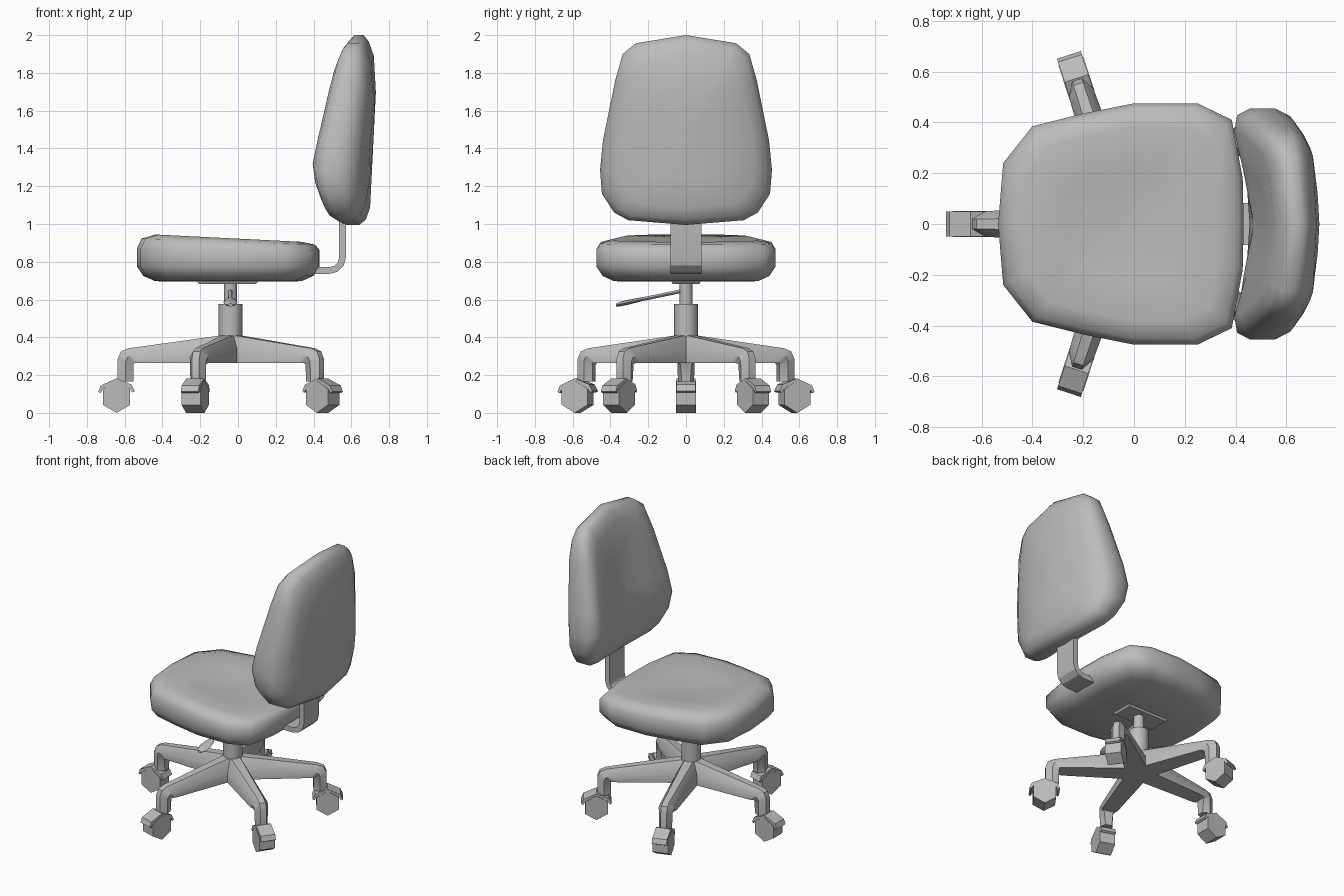
import bpy, bmesh, math
from mathutils import Matrix, Vector

if "Cube" in bpy.data.objects:
    bpy.data.objects.remove(bpy.data.objects["Cube"])

grey = bpy.data.materials.new("plain grey")
grey.use_nodes = True
GREY = (0.5, 0.5, 0.5, 1)
grey.diffuse_color = GREY
grey.node_tree.nodes["Principled BSDF"].inputs["Base Color"].default_value = GREY

COLUMN_X = -0.04


def finish(name, bm, angle=30, matrix=None):
    if matrix:
        bm.transform(matrix)
    bmesh.ops.recalc_face_normals(bm, faces=bm.faces)
    mesh = bpy.data.meshes.new(name)
    bm.to_mesh(mesh)
    bm.free()
    mesh.materials.append(grey)
    obj = bpy.data.objects.new(name, mesh)
    bpy.context.collection.objects.link(obj)
    bpy.ops.object.select_all(action='DESELECT')
    obj.select_set(True)
    bpy.context.view_layer.objects.active = obj
    if angle:
        bpy.ops.object.shade_smooth_by_angle(angle=math.radians(angle))
    return obj


def loft(rings):
    """Skin a list of equal-length point rings and cap both ends."""
    bm = bmesh.new()
    loops = [[bm.verts.new(p) for p in ring] for ring in rings]
    n = len(loops[0])
    for a, b in zip(loops, loops[1:]):
        for i in range(n):
            j = (i + 1) % n
            bm.faces.new((a[i], a[j], b[j], b[i]))
    bm.faces.new(loops[0])
    bm.faces.new(loops[-1])
    return bm


def prism(profile, half):
    """Extrude an (x, z) profile across y."""
    return loft([[(x, y, z) for x, z in profile] for y in (-half, half)])


def cylinder(name, radius, z0, z1, sides=16):
    ring = [(radius * math.cos(2 * math.pi * i / sides) + COLUMN_X,
             radius * math.sin(2 * math.pi * i / sides)) for i in range(sides)]
    return finish(name, loft([[(x, y, z) for x, y in ring] for z in (z0, z1)]))


def lerp(table, v):
    for (a, fa), (b, fb) in zip(table, table[1:]):
        if v <= b:
            return fa + (fb - fa) * (max(v, a) - a) / (b - a)
    return table[-1][1]


def mirrored(half):
    """Close a half outline whose ends lie on the axis (first value 0)."""
    return half + [(-a, b) for a, b in reversed(half[1:-1])]


# Seat cushion: rings of one outline, dished and tilted on top
seat_half = [(0, -0.535), (0.24, -0.515), (0.385, -0.40), (0.435, -0.2), (0.475, 0),
             (0.475, 0.25), (0.41, 0.385), (0.18, 0.428), (0, 0.432)]
seat_rings = [(0.05, 0.695, 0), (0.8, 0.697, 0), (0.93, 0.725, 0), (1, 0.775, 0),
              (1, 0.865, 0.2), (0.95, 0.905, 0.7), (0.8, 0.923, 1), (0.45, 0.905, 1),
              (0.05, 0.895, 1)]
rings = []
for s, z, tilt in seat_rings:
    rings.append([((x + 0.05) * s - 0.05, y * s, z - 0.05 * tilt * x * s)
                  for y, x in mirrored(seat_half)])
finish("seat_cushion", loft(rings), 80)

# Backrest cushion: rings of one outline, wrapped forward at the sides
back_half = [(0, 0.995), (0.305, 1.02), (0.38, 1.06), (0.445, 1.16), (0.455, 1.285),
             (0.44, 1.44), (0.375, 1.76), (0.335, 1.9), (0.265, 1.957), (0, 2.0)]
front_x = [(1.0, 0.5), (1.3, 0.445), (1.75, 0.525), (2.0, 0.575)]
rear_x = [(1.0, 0.695), (1.3, 0.71), (1.8, 0.735), (2.0, 0.7)]
back_rings = [(0.05, -1), (0.45, -1), (0.8, -1), (0.94, -0.75), (1, -0.3),
              (1, 0.45), (0.94, 0.8), (0.8, 1), (0.45, 1), (0.05, 1)]
rings = []
for s, t in back_rings:
    ring = []
    for y, z in mirrored(back_half):
        y, z = y * s, 1.45 + (z - 1.45) * s
        f, r = lerp(front_x, z), lerp(rear_x, z)
        ring.append(((f + r) / 2 + t * (r - f) / 2 - 0.4 * y * y, y, z))
    rings.append(ring)
finish("backrest_cushion", loft(rings), 80)

# Bent strap joining seat and backrest
bend = [math.radians(a) for a in (0, -30, -60, -90)]
arc = lambda r: [(0.485 + r * math.cos(a), 0.822 + r * math.sin(a)) for a in bend]
strap = [(0.571, 1.08)] + arc(0.086) + [(0.3, 0.736), (0.3, 0.772)]
strap += arc(0.05)[::-1] + [(0.535, 1.08)]
finish("backrest_strap", prism(strap, 0.083))

# Mounting plate and gas column
plate = [[(COLUMN_X - 0.015 + sx * hx, sy * hy, z)
          for sx, sy in ((-1, -1), (1, -1), (1, 1), (-1, 1))]
         for hx, hy, z in ((0.15, 0.07, 0.682), (0.175, 0.085, 0.71))]
finish("mounting_plate", loft(plate))
cylinder("column_sleeve", 0.063, 0.3, 0.577)
cylinder("column_piston", 0.034, 0.56, 0.69)

# Height lever: thin rod swelling into a flat paddle
lever_sections = [(0, 0.65, 0.012, 0.01), (-0.22, 0.604, 0.012, 0.01),
                  (-0.26, 0.596, 0.03, 0.012), (-0.31, 0.585, 0.038, 0.013),
                  (-0.35, 0.576, 0.03, 0.012), (-0.37, 0.571, 0.012, 0.008)]
rings = [[(COLUMN_X + w * math.cos(i * math.pi / 4), y, z + h * math.sin(i * math.pi / 4))
          for i in range(8)] for y, z, w, h in lever_sections]
finish("height_lever", loft(rings), 50)

# Five-armed base: outer point, inner point, then outer, middle and inner half widths
arm_sections = [((0.0, 0.415), (0.0, 0.265), (0.03, 0.07, 0.07)),
                ((0.05, 0.41), (0.05, 0.265), (0.03, 0.07, 0.07)),
                ((0.54, 0.342), (0.49, 0.265), (0.02, 0.052, 0.052)),
                ((0.58, 0.325), (0.508, 0.265), (0.02, 0.05, 0.045)),
                ((0.597, 0.285), (0.512, 0.258), (0.02, 0.045, 0.03)),
                ((0.597, 0.165), (0.512, 0.165), (0.02, 0.043, 0.022))]
fender = [(0.097, 0.112), (0.083, 0.145), (0.0, 0.183), (-0.08, 0.15), (-0.097, 0.115),
          (-0.085, 0.107), (-0.07, 0.13), (0, 0.164), (0.07, 0.13), (0.085, 0.105)]
wheel = [(0.083 * math.sin(i * math.pi / 3), 0.085 + 0.085 * math.cos(i * math.pi / 3))
         for i in range(6)]
for k in range(5):
    turn = (Matrix.Translation((COLUMN_X, 0, 0))
            @ Matrix.Rotation(math.pi + k * math.tau / 5, 4, 'Z'))
    at_wheel = turn @ Matrix.Translation((0.603, 0, 0))
    rings = []
    for outer, inner, (wo, wm, wi) in arm_sections:
        o, i = Vector((outer[0], 0, outer[1])), Vector((inner[0], 0, inner[1]))
        m = o.lerp(i, 0.5)
        rings.append([p + Vector((0, w, 0)) for p, w in
                      ((o, wo), (m, wm), (i, wi), (i, -wi), (m, -wm), (o, -wo))])
    finish(f"base_arm_{k + 1}", loft(rings), 40, turn)
    finish(f"caster_fender_{k + 1}", prism(fender, 0.049), 35, at_wheel)
    finish(f"caster_wheel_{k + 1}", prism(wheel, 0.052), 0, at_wheel)
